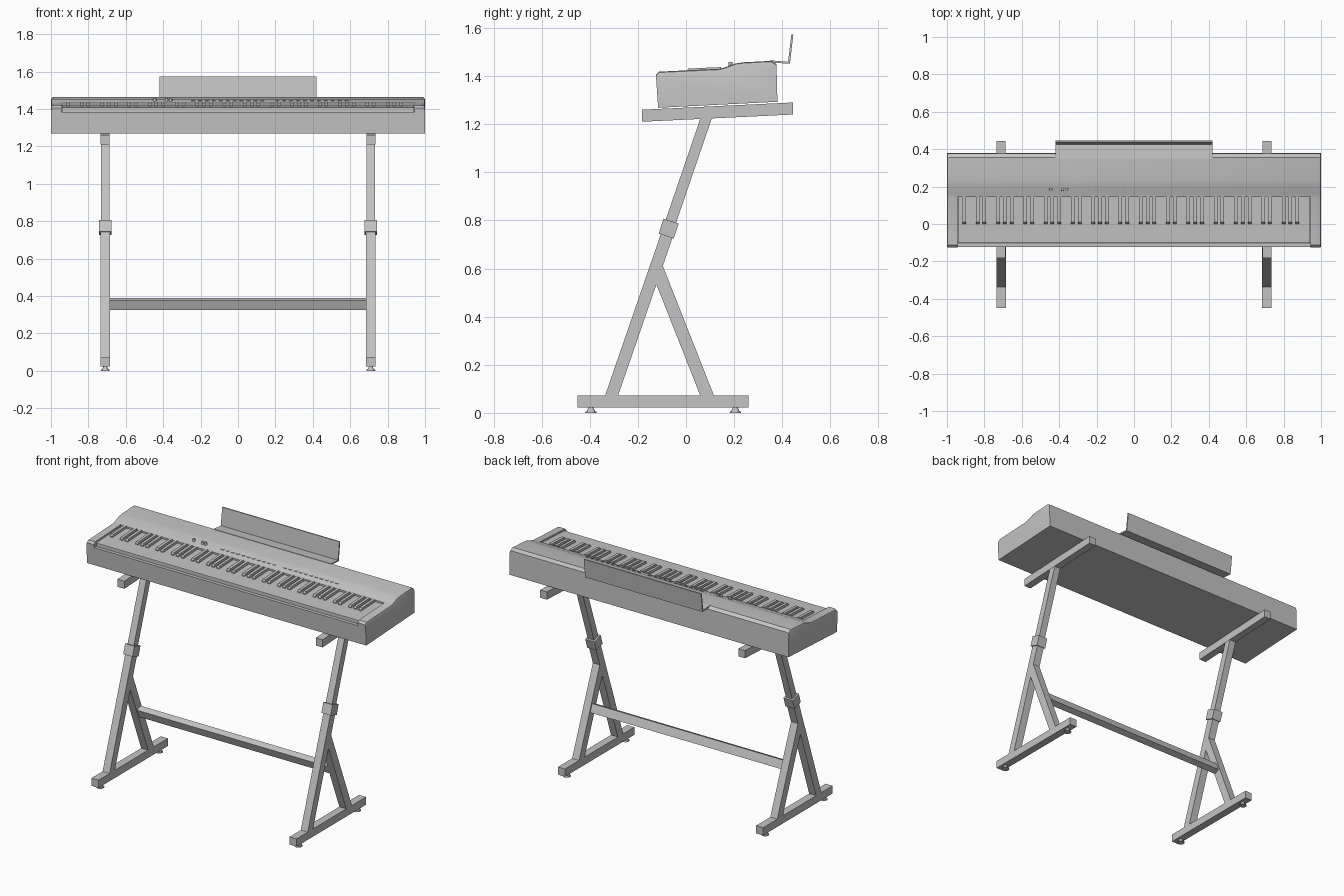
import bpy, bmesh, math
from mathutils import Vector

if "Cube" in bpy.data.objects:
    bpy.data.objects.remove(bpy.data.objects["Cube"])

GREY = (0.55, 0.55, 0.55, 1)
grey = bpy.data.materials.new("plain_grey")
grey.use_nodes = True
grey.diffuse_color = GREY
grey.node_tree.nodes["Principled BSDF"].inputs["Base Color"].default_value = GREY


def add_object(name, bm):
    bmesh.ops.recalc_face_normals(bm, faces=bm.faces)
    mesh = bpy.data.meshes.new(name)
    bm.to_mesh(mesh)
    bm.free()
    mesh.materials.append(grey)
    obj = bpy.data.objects.new(name, mesh)
    bpy.context.collection.objects.link(obj)
    return obj


def add_prism(bm, profile, x0, x1):
    """Extrude a (y, z) profile along x."""
    face = bm.faces.new([bm.verts.new((x0, y, z)) for y, z in profile])
    top = bmesh.ops.extrude_face_region(bm, geom=[face])
    verts = [v for v in top["geom"] if isinstance(v, bmesh.types.BMVert)]
    bmesh.ops.translate(bm, verts=verts, vec=(x1 - x0, 0, 0))


def prism(name, profile, x0, x1):
    bm = bmesh.new()
    add_prism(bm, profile, x0, x1)
    return add_object(name, bm)


def strut(name, a, b, thick, x0, x1):
    """Square bar in the yz plane running from a to b."""
    a, b = Vector(a), Vector(b)
    n = (b - a).normalized().orthogonal() * thick / 2
    return prism(name, [a - n, a + n, b + n, b - n], x0, x1)


def add_cone(bm, loc, r1, r2, depth, sides=16):
    made = bmesh.ops.create_cone(bm, cap_ends=True, segments=sides,
                                 radius1=r1, radius2=r2, depth=depth)
    bmesh.ops.translate(bm, verts=made["verts"], vec=loc)


def activate(obj):
    bpy.ops.object.select_all(action="DESELECT")
    obj.select_set(True)
    bpy.context.view_layer.objects.active = obj


# Case: side profile with softened top ends
case_profile = [(-.116, 1.268), (-.125, 1.405), (-.112, 1.418), (.14, 1.43),
                (.165, 1.437), (.205, 1.452), (.24, 1.457), (.355, 1.463),
                (.376, 1.449), (.38, 1.293)]
bm = bmesh.new()
add_prism(bm, case_profile, -1, 1)
rims = [e for e in bm.edges
        if abs(e.verts[0].co.x - e.verts[1].co.x) < .01
        and min(v.co.z for v in e.verts) > 1.4]
bmesh.ops.bevel(bm, geom=rims, offset=.012, segments=2, profile=.5,
                affect="EDGES")
case = add_object("case", bm)

# Recess for the keys, open at the front
cutter = prism("key_recess_cutter", [(-.2, 1.385), (-.1, 1.385), (.145, 1.395),
                                     (.145, 1.55), (-.2, 1.55)], -.945, .945)
cutter.hide_render = True
cut = case.modifiers.new("recess", "BOOLEAN")
cut.object = cutter
cut.operation = "DIFFERENCE"
cut.solver = "EXACT"
activate(case)
bpy.ops.object.modifier_apply(modifier=cut.name)
bpy.data.objects.remove(cutter)
activate(case)
bpy.ops.object.shade_smooth_by_angle(angle=math.radians(25))

# White keys form one continuous bed
prism("white_keys", [(-.102, 1.38), (-.102, 1.408), (-.098, 1.411),
                     (.146, 1.421), (.146, 1.39)], -.941, .941)

# Black keys follow the octave pattern along the white keys
bm = bmesh.new()
KEY = 1.89 / 52
for i in range(1, 51):
    if i % 7 in (1, 3, 4, 6, 0):
        x = -.945 + i * KEY
        add_prism(bm, [(0, 1.41), (.001, 1.421), (.01, 1.431),
                       (.145, 1.437), (.145, 1.41)], x - .0095, x + .0095)
add_object("black_keys", bm)

# Control knobs
bm = bmesh.new()
for x in (-.445, -.382, -.36):
    add_cone(bm, (x, .185, 1.449), .009, .008, .02)
activate(add_object("knobs", bm))
bpy.ops.object.shade_smooth_by_angle(angle=math.radians(40))

# Small buttons on the sloping panel
bm = bmesh.new()
for start, count in ((-.25, 11), (.2, 11)):
    for i in range(count):
        x = start + i * .037
        add_prism(bm, [(.18, 1.438), (.18, 1.446), (.188, 1.449),
                       (.188, 1.441)], x, x + .02)
add_object("buttons", bm)

# Music rest: shelf folded up into an upright panel
prism("music_rest", [(.35, 1.456), (.35, 1.465), (.424, 1.459), (.438, 1.573),
                     (.446, 1.573), (.432, 1.451)], -.42, .42)

# Stand: one frame on each side
for side, cx in (("right", -.71), ("left", .71)):
    x0, x1 = cx - .025, cx + .025
    prism(side + "_foot_bar", [(-.45, .023), (.26, .023), (.26, .073),
                               (-.45, .073)], x0, x1)
    prism(side + "_front_leg", [(-.337, .07), (-.283, .07), (-.05, .745),
                                (-.104, .745)], x0, x1)
    prism(side + "_rear_leg", [(.06, .07), (.117, .07), (-.1, .62),
                               (-.149, .6)], x0, x1)
    strut(side + "_upper_tube", (-.082, .74), (.089, 1.24), .045,
          cx - .0225, cx + .0225)
    strut(side + "_collar", (-.082, .735), (-.062, .797), .066,
          cx - .033, cx + .033)
    prism(side + "_support_rail", [(-.183, 1.21), (.445, 1.24), (.445, 1.29),
                                   (-.183, 1.26)], cx - .024, cx + .024)
    bm = bmesh.new()
    for y in (-.395, .205):
        add_cone(bm, (cx, y, .003), .024, .022, .006)
        add_cone(bm, (cx, y, .015), .018, .009, .02)
    activate(add_object(side + "_levelling_feet", bm))
    bpy.ops.object.shade_smooth_by_angle(angle=math.radians(30))

# Cross bar joining the rear legs, tilted with them
strut("cross_bar", (-.017, .332), (-.037, .383), .04, -.69, .69)
